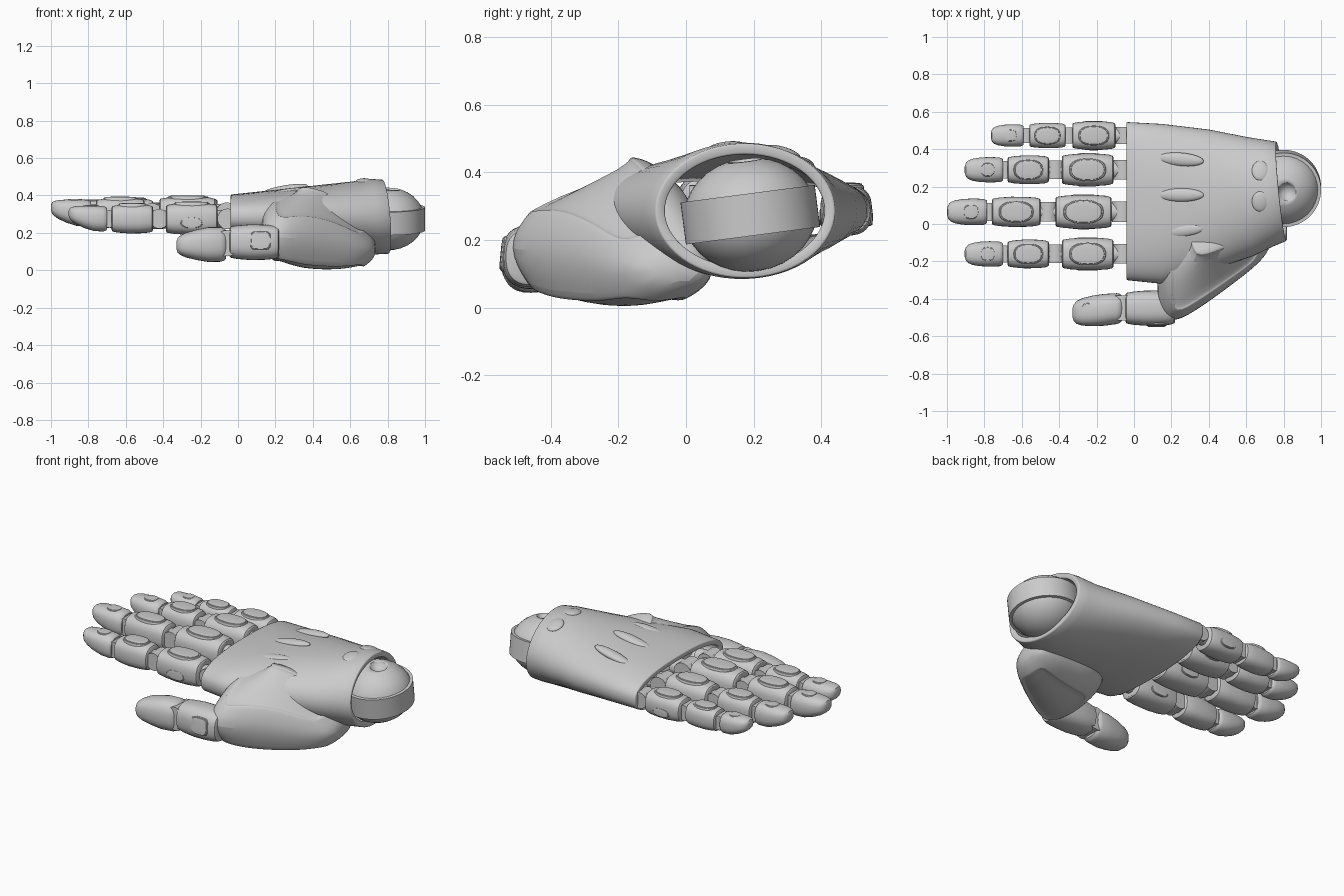
import bpy, bmesh, math
from mathutils import Vector, Matrix

if "Cube" in bpy.data.objects:
    bpy.data.objects.remove(bpy.data.objects["Cube"])


def finish(name, bm, angle=35):
    bmesh.ops.recalc_face_normals(bm, faces=bm.faces[:])
    me = bpy.data.meshes.new(name)
    bm.to_mesh(me)
    bm.free()
    ob = bpy.data.objects.new(name, me)
    bpy.context.collection.objects.link(ob)
    bpy.ops.object.select_all(action='DESELECT')
    ob.select_set(True)
    bpy.context.view_layer.objects.active = ob
    bpy.ops.object.shade_smooth_by_angle(angle=math.radians(angle))
    return ob


def loft(rings, cap=True):
    bm = bmesh.new()
    vs = [[bm.verts.new(p) for p in r] for r in rings]
    n = len(vs[0])
    for a, b in zip(vs, vs[1:]):
        for i in range(n):
            j = (i + 1) % n
            bm.faces.new((a[i], a[j], b[j], b[i]))
    if cap:
        bm.faces.new(vs[0])
        bm.faces.new(vs[-1])
    return bm


def oval(x, y, z, a, b, n=2.0, count=32):
    """Rounded cross-section across the x axis."""
    pts = []
    for i in range(count):
        t = 2 * math.pi * i / count
        c, s = math.cos(t), math.sin(t)
        pts.append(Vector((x, y + a * math.copysign(abs(c) ** (2 / n), c),
                           z + b * math.copysign(abs(s) ** (2 / n), s))))
    return pts


def pad(name, loc, size, normal=(0, 0, 1), n=2.4):
    """Slightly raised panel with a stepped edge, facing along normal."""
    d = Vector(normal).normalized()
    xa = (Vector((1, 0, 0)) - d * d.x).normalized()
    m = Matrix((xa, d.cross(xa), d)).transposed().to_4x4()
    m.translation = loc
    sx, sy, sz = size
    rings = []
    for s, h in ((1, -3), (1, -.6), (0.96, 0), (0.9, 0.1), (0.88, 0.6), (0.75, .8), (0.4, 1)):
        rings.append([m @ Vector((p.y * sx * s, p.z * sy * s, h * sz))
                      for p in oval(0, 0, 0, 1, 1, n, 28)])
    return finish(name, loft(rings), 30)


def blob(name, loc, size, rot=(0, 0, 0)):
    bpy.ops.mesh.primitive_uv_sphere_add(segments=32, ring_count=16, location=loc, rotation=rot)
    ob = bpy.context.object
    ob.name, ob.scale = name, size
    bpy.ops.object.shade_smooth()
    return ob


def rod(name, loc, r, depth, rot):
    bpy.ops.mesh.primitive_cylinder_add(vertices=24, radius=r, depth=depth, location=loc, rotation=rot)
    ob = bpy.context.object
    ob.name = name
    bpy.ops.object.shade_smooth_by_angle(angle=math.radians(35))
    return ob


def segment(name, x0, x1, y, z, hw, hh):
    prof = ((0, .78), (.02, .87), (.1, .94), (.3, .99), (.6, 1), (.85, .94), (.98, .87), (1, .78))
    return finish(name, loft([oval(x0 + (x1 - x0) * t, y, z, hw * s, hh * s, 2.6)
                              for t, s in prof]))


def fingertip(name, x0, x1, y, z, hw, hh, dy=0, dz=.03):
    prof = ((0, .8, .8), (.03, .9, .9), (.1, .97, .97), (.35, 1, .98), (.6, .96, .85),
            (.8, .86, .7), (.91, .72, .56), (.97, .52, .42), (1, .25, .2))
    return finish(name, loft([oval(x0 + (x1 - x0) * t, y + dy * t, z + dz * t * t,
                                   hw * a, hh * b, 2.5) for t, a, b in prof]))


def joint(name, x0, x1, y, z, r):
    rod(name + "_core", ((x0 + x1) / 2, y, z), r * .85, abs(x1 - x0) + .06, (0, math.pi / 2, 0))
    rod(name + "_pin", ((x0 + x1) / 2, y, z), r, r * 1.9, (math.pi / 2, 0, 0))


# Palm shell, an open tube from the knuckles to the wrist
stations = ((-.04, -.30, .545, .17, .405, 2.5), (.15, -.32, .535, .15, .425, 2.3),
            (.40, -.25, .505, .12, .452, 2.15), (.62, -.17, .465, .092, .475, 2.0),
            (.72, -.12, .45, .085, .488, 2.0), (.79, -.09, .44, .088, .485, 2.0))
rings = []
for x, y0, y1, z0, z1, n in stations:
    r = oval(x, (y0 + y1) / 2, (z0 + z1) / 2, (y1 - y0) / 2, (z1 - z0) / 2, n, 64)
    k = max(0, (x - .4) / .39)
    for p in r:
        p.x -= k * (.1 * (p.y - .18) + .08 * (p.z - .28))
    rings.append(r)
palm = finish("palm_shell", loft(rings, cap=False))
mod = palm.modifiers.new("wall", 'SOLIDIFY')
mod.thickness, mod.offset = .032, -1
mod = palm.modifiers.new("soft_rim", 'BEVEL')
mod.width, mod.segments, mod.angle_limit = .006, 2, math.radians(50)

# Tendon ridges and wrist bumps on the back of the hand
for i, (y, z, turn) in enumerate(((.345, .415, -.08), (.155, .432, 0), (-.035, .412, .1))):
    blob("tendon_ridge_%d" % i, (.25, y, z), (.125, .036, .022), (0, -.17, turn))
for i, (y, z, tilt) in enumerate(((.285, .460, -.28), (.12, .475, .12))):
    blob("wrist_bump_%d" % i, (.675, y, z), (.045, .055, .016), (tilt, 0, 0))

# Wrist ball with equator band and a dimple on top
ball = blob("wrist_ball", (.80, .19, .275), (.197, .197, .168), (.13, 0, 0))
cut = blob("dimple_cutter", (.82, .17, .46), (.055, .055, .055))
cut.hide_render = True
cut.hide_viewport = True
mod = ball.modifiers.new("dimple", 'BOOLEAN')
mod.operation, mod.object = 'DIFFERENCE', cut
bpy.ops.mesh.primitive_cylinder_add(vertices=64, radius=.2, depth=.125,
                                    location=(.80, .19, .275), rotation=(.13, 0, 0))
band = bpy.context.object
band.name = "wrist_band"
bpy.ops.object.shade_smooth_by_angle(angle=math.radians(35))

# Thumb mound with inset plates, its underside flowing into the palm
unit = ((0, .40), (.12, .64), (.68, 1), (1, .9), (1.3, .3), (.95, .1), (.5, 0), (.14, .1))
mound = ((.12, -.45, -.20, .10, .33), (.19, -.56, -.10, .04, .39), (.32, -.49, -.04, -.012, .46),
         (.45, -.395, -.01, -.022, .44), (.58, -.295, .02, -.015, .36), (.68, -.21, .03, .015, .26),
         (.74, -.12, .03, .07, .18))
bm = loft([[Vector((x, a + (b - a) * u, z0 + (z1 - z0) * v)) for u, v in unit]
           for x, a, b, z0, z1 in mound])
bmesh.ops.recalc_face_normals(bm, faces=bm.faces[:])
bm.normal_update()
for sign, lim in ((1, -.1), (-1, -.02)):
    plate = []
    for f in bm.faces:
        c = f.calc_center_median()
        if len(f.verts) == 4 and f.normal.z * sign > .5 and .22 < c.x < .64 and c.y < lim:
            plate.append(f)
    if plate:
        bmesh.ops.inset_region(bm, faces=plate, thickness=.016, depth=0)
        bmesh.ops.inset_region(bm, faces=plate, thickness=.004, depth=-.012)
        bm.normal_update()
ob = finish("thumb_mound", bm, 50)
mod = ob.modifiers.new("smooth", 'SUBSURF')
mod.levels = mod.render_levels = 2
pad("thumb_mound_panel", (.30, -.375, .290), (.075, .045, .014), (.15, -.5, .8))

# Thumb
rod("thumb_root", (.16, -.43, .16), .075, .14, (0, math.pi / 2, 0))
segment("thumb_base", .22, -.045, -.45, .15, .094, .095)
joint("thumb_joint", -.04, -.075, -.45, .145, .07)
fingertip("thumb_tip", -.065, -.33, -.45, .138, .085, .095, dy=-.025, dz=-.005)
pad("thumb_side_panel", (.12, -.543, .16), (.055, .052, .005), (0, -1, .1), 4)
pad("thumb_nail", (-.24, -.462, .205), (.05, .04, .005), (-.25, 0, 1))

# Four fingers: centre y, z, then x of each segment's ends, and a width factor
fingers = {
    "index": (-.16, .275, (-.11, -.385, -.455, -.675, -.70, -.905), 1.0),
    "middle": (.065, .305, (-.12, -.42, -.50, -.76, -.785, -1.0), 1.05),
    "ring": (.29, .305, (-.11, -.385, -.455, -.675, -.70, -.905), 1.0),
    "little": (.473, .288, (-.10, -.33, -.365, -.56, -.59, -.765), .88),
}
for name, (y, z, xs, k) in fingers.items():
    a, b, c, d, e, f = xs
    joint(name + "_knuckle", .0, a, y, z, .055 * k)
    segment(name + "_lower", a, b, y, z, .087 * k, .085 * k)
    joint(name + "_middle_joint", b, c, y, z, .052 * k)
    segment(name + "_upper", c, d, y, z, .077 * k, .078 * k)
    joint(name + "_end_joint", d, e, y, z, .048 * k)
    fingertip(name + "_tip", e, f, y, z, .068 * k, .07 * k)
    for part, p, q, h, w in (("lower", a, b, .084, .06), ("upper", c, d, .077, .054)):
        pad(name + "_%s_top_panel" % part, ((p + q) / 2, y, z + h * k),
            (abs(q - p) * .36, w * k, .008))
    for s in (-1, 1):
        pad(name + "_side_panel_%d" % s, ((a + b) / 2, y + s * .085 * k, z - .02),
            (.06 * k, .03 * k, .004), (0, s, 0))
    pad(name + "_nail", (e + (f - e) * .4, y, z + .069 * k), (abs(f - e) * .2, .036 * k, .005))
